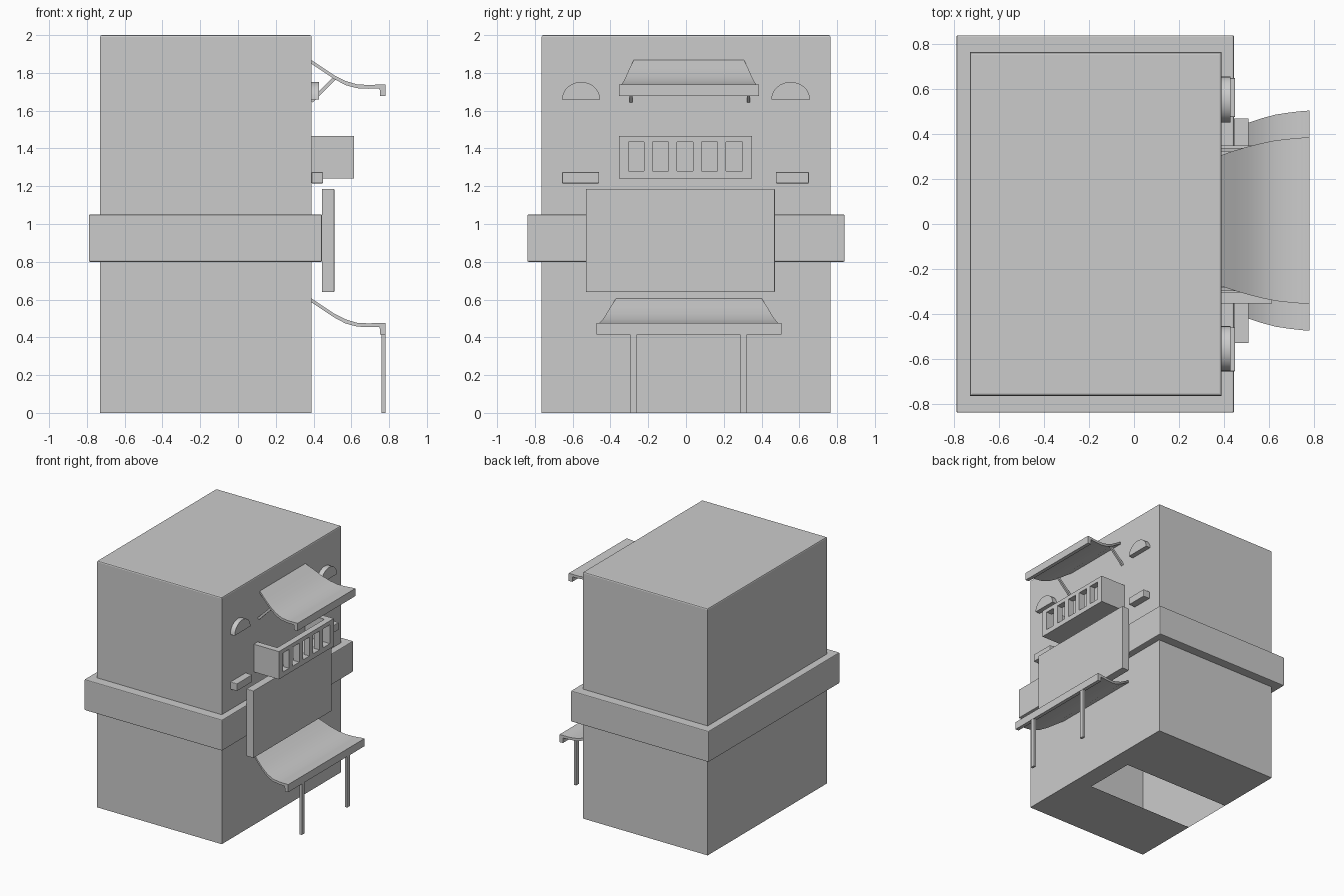
import bpy, bmesh, math
from mathutils import Vector, Matrix

if "Cube" in bpy.data.objects:
    bpy.data.objects.remove(bpy.data.objects["Cube"])


def finish(name, bm, bevel=0.0, smooth=False):
    me = bpy.data.meshes.new(name)
    bm.to_mesh(me)
    bm.free()
    ob = bpy.data.objects.new(name, me)
    bpy.context.collection.objects.link(ob)
    if bevel:
        mod = ob.modifiers.new("bevel", 'BEVEL')
        mod.width, mod.segments = bevel, 2
    if smooth:
        bpy.ops.object.select_all(action='DESELECT')
        ob.select_set(True)
        bpy.context.view_layer.objects.active = ob
        bpy.ops.object.shade_smooth_by_angle(angle=math.radians(35))
    return ob


def add_box(bm, x, y, z):
    size = [b - a for a, b in (x, y, z)]
    mid = [(a + b) / 2 for a, b in (x, y, z)]
    m = Matrix.Translation(mid) @ Matrix.Diagonal((*size, 1))
    return bmesh.ops.create_cube(bm, size=1, matrix=m)["verts"]


def box(name, x, y, z, bevel=0.0):
    bm = bmesh.new()
    add_box(bm, x, y, z)
    return finish(name, bm, bevel)


def extrude(bm, faces, offset):
    geom = bmesh.ops.extrude_face_region(bm, geom=faces)["geom"]
    verts = [v for v in geom if isinstance(v, bmesh.types.BMVert)]
    bmesh.ops.translate(bm, verts=verts, vec=offset)


WALL = 0.39
# y range, z range, depth of each opening in the +x wall
OPENINGS = [((-.22, .21), (0, .5), .15), ((-.22, .21), (1.24, 1.66), .15),
            ((-.655, -.46), (1.275, 1.66), .05), ((.476, .65), (1.275, 1.66), .05)]

# main building: hollow block with recessed doors and windows, floor open behind the door
bm = bmesh.new()
add_box(bm, (-.73, WALL), (-.765, .765), (0, 2))
cuts = {(0, .24)}
for ys, zs, d in OPENINGS:
    cuts |= {(1, v) for v in ys} | {(2, v) for v in zs if v > 0}
for axis, v in sorted(cuts):
    n = Vector((0, 0, 0))
    n[axis] = 1
    bmesh.ops.bisect_plane(bm, geom=bm.verts[:] + bm.edges[:] + bm.faces[:],
                           plane_co=n * v, plane_no=n)
strip = [f for f in bm.faces if f.calc_center_median().z < .001
         and -.22 < f.calc_center_median().y < .21]
bmesh.ops.delete(bm, geom=strip, context='FACES')
for (y0, y1), (z0, z1), d in OPENINGS:
    region = []
    for f in bm.faces:
        c = f.calc_center_median()
        if c.x > WALL - .001 and y0 < c.y < y1 and z0 < c.z < z1:
            region.append(f)
    extrude(bm, region, (-d, 0, 0))
rim = [e for e in bm.edges if all(v.co.z > 1.999 for v in e.verts)
       and e.calc_face_angle(0) > 1]
bmesh.ops.bevel(bm, geom=rim, offset=.01, segments=2, profile=.5, affect='EDGES')
finish("building", bm)

# belt around the building
box("belt", (-.79, .445), (-.84, .84), (.80, 1.05), .006)

# blank sign board with a recessed panel
bm = bmesh.new()
add_box(bm, (.445, .51), (-.53, .47), (.64, 1.185))
front = [f for f in bm.faces if f.normal.x > .9]
bmesh.ops.inset_region(bm, faces=front, thickness=.045)
extrude(bm, front, (-.03, 0, 0))
finish("sign_board", bm, .003)

# balcony: floor, sides, rails and balusters
bm = bmesh.new()
X0, X1, Y0, Y1, T = WALL, .615, -.354, .35, .05
Z0, Z1, S0, S1 = 1.24, 1.465, 1.28, 1.433
add_box(bm, (X0, X1), (Y0, Y1), (Z0, S0))
add_box(bm, (X1 - T, X1), (Y0, Y1), (S1, Z1))
for ys in ((Y0, Y0 + T), (Y1 - T, Y1)):
    add_box(bm, (X0, X1), ys, (S0, Z1))
centres = [-.265 + .13 * i for i in range(5)]
for a, b in zip(centres, centres[1:]):
    add_box(bm, (X1 - T, X1), (a + .042, b - .042), (S0, S1))
finish("balcony", bm)

# windows: arched head and sill
for side, ha, hb, sa, sb in (("left", -.656, -.455, -.656, -.46),
                             ("right", .452, .656, .476, .65)):
    bm = bmesh.new()
    mid, half = (ha + hb) / 2, (hb - ha) / 2
    arc = [bm.verts.new((WALL, mid + half * math.cos(math.pi * i / 16),
                         1.66 + .092 * math.sin(math.pi * i / 16))) for i in range(17)]
    face = bm.faces.new(arc)
    back = face.copy()
    extrude(bm, [face], (.04, 0, 0))
    bmesh.ops.remove_doubles(bm, verts=bm.verts[:], dist=1e-5)
    bmesh.ops.recalc_face_normals(bm, faces=bm.faces[:])
    finish(side + "_window_arch", bm, smooth=True)
    box(side + "_window_sill", (WALL, .45), (sa, sb), (1.215, 1.275), .004)

# curved awning stations: x, top z, bottom z, half width
CURVE = [(.39, .605, .585, .386), (.45, .565, .545, .413), (.51, .525, .505, .436),
         (.57, .495, .473, .456), (.63, .477, .457, .472), (.69, .474, .454, .481),
         (.75, .476, .456, .488), (.752, .477, .415, .488), (.782, .477, .415, .49)]


def awning(name, cy, dz, scale):
    bm = bmesh.new()
    rings = []
    for x, zt, zb, w in CURVE:
        w *= scale
        rings.append([bm.verts.new((x, cy + s * w, z + dz))
                      for s, z in ((-1, zt), (1, zt), (1, zb), (-1, zb))])
    for a, b in zip(rings, rings[1:]):
        for i in range(4):
            j = (i + 1) % 4
            bm.faces.new((a[i], a[j], b[j], b[i]))
    bm.faces.new(rings[0])
    bm.faces.new(rings[-1])
    bmesh.ops.recalc_face_normals(bm, faces=bm.faces[:])
    finish(name, bm, smooth=True)


awning("lower_awning", .015, 0, 1)
awning("upper_awning", .015, 1.262, .757)

# posts under the lower awning, braces under the upper one
for side, y, by in (("left", -.278, -.29), ("right", .304, .33)):
    box(side + "_awning_post", (.76, .78), (y - .018, y + .018), (0, .42))
    bm = bmesh.new()
    a, b = Vector((WALL, by, 1.65)), Vector((.515, by, 1.775))
    verts = add_box(bm, (-.5 * (b - a).length, .5 * (b - a).length), (-.008, .008), (-.009, .009))
    rot = Matrix.Rotation(-math.atan2(b.z - a.z, b.x - a.x), 4, 'Y')
    bmesh.ops.transform(bm, matrix=Matrix.Translation((a + b) / 2) @ rot, verts=verts)
    finish(side + "_awning_brace", bm)
